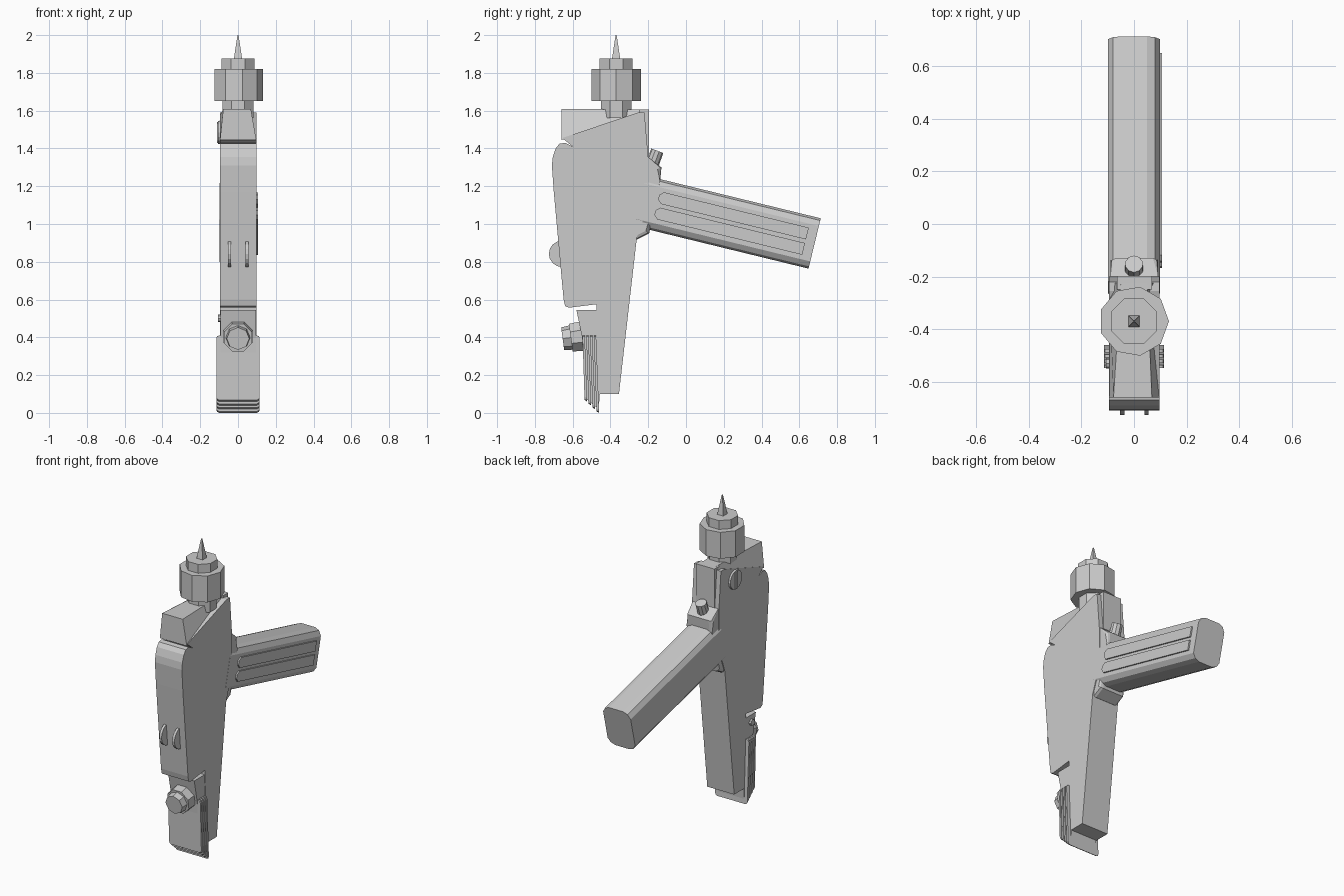
import bpy, bmesh, math
from mathutils import Vector, Matrix

if "Cube" in bpy.data.objects:
    bpy.data.objects.remove(bpy.data.objects["Cube"])


def finish(name, bm):
    bmesh.ops.recalc_face_normals(bm, faces=bm.faces)
    me = bpy.data.meshes.new(name)
    bm.to_mesh(me)
    bm.free()
    ob = bpy.data.objects.new(name, me)
    bpy.context.collection.objects.link(ob)
    return ob


def prism(name, pts, x0, x1, round_if=None, r=0.02, seg=2):
    """Extrude a (y, z) profile along x, optionally rounding chosen edges."""
    bm = bmesh.new()
    a = [bm.verts.new((x0, y, z)) for y, z in pts]
    b = [bm.verts.new((x1, y, z)) for y, z in pts]
    n = len(pts)
    bm.faces.new(a)
    bm.faces.new(b[::-1])
    for i in range(n):
        j = (i + 1) % n
        bm.faces.new((a[i], b[i], b[j], a[j]))
    if round_if:
        edges = [e for e in bm.edges
                 if abs(e.verts[0].co.x - e.verts[1].co.x) < 1e-4
                 and round_if((e.verts[0].co + e.verts[1].co) / 2)]
        bmesh.ops.bevel(bm, geom=edges, offset=r, segments=seg,
                        profile=0.5, affect='EDGES')
    return finish(name, bm)


def rod(name, p0, p1, r0, r1, n, turn=0.0):
    """Cylinder or cone frustum between two points."""
    p0, p1 = Vector(p0), Vector(p1)
    d = p1 - p0
    bm = bmesh.new()
    m = (Matrix.Translation((p0 + p1) / 2)
         @ d.to_track_quat('Z', 'Y').to_matrix().to_4x4()
         @ Matrix.Rotation(math.radians(turn), 4, 'Z'))
    bmesh.ops.create_cone(bm, cap_ends=True, segments=n, radius1=r0,
                          radius2=r1, depth=d.length, matrix=m)
    return finish(name, bm)


def loft(name, ring_a, ring_b):
    """Bridge two equal rings of 3D points into a closed solid."""
    bm = bmesh.new()
    a = [bm.verts.new(p) for p in ring_a]
    b = [bm.verts.new(p) for p in ring_b]
    bm.faces.new(a)
    bm.faces.new(b[::-1])
    for i in range(len(a)):
        j = (i + 1) % len(a)
        bm.faces.new((a[i], b[i], b[j], a[j]))
    return finish(name, bm)


# Main body
prism("body", [(-0.60, 1.41), (-0.64, 1.43), (-0.67, 1.425), (-0.69, 1.40),
               (-0.705, 1.355), (-0.71, 1.31), (-0.70, 1.17), (-0.648, 0.60),
               (-0.64, 0.565), (-0.62, 0.557), (-0.475, 0.575), (-0.475, 0.54),
               (-0.455, 0.10), (-0.355, 0.10), (-0.26, 0.93), (-0.20, 1.10),
               (-0.20, 1.355), (-0.22, 1.59), (-0.255, 1.59), (-0.655, 1.455)],
      -0.095, 0.097)

# Tapered top block and back plate
loft("top_block",
     [(-0.095, -0.66, 1.445), (0.097, -0.66, 1.445),
      (0.068, -0.66, 1.61), (-0.078, -0.66, 1.61)],
     [(-0.095, -0.225, 1.575), (0.097, -0.225, 1.575),
      (0.05, -0.225, 1.605), (-0.05, -0.225, 1.605)])
prism("back_plate", [(-0.25, 1.605), (-0.197, 1.605), (-0.197, 1.355),
                     (-0.25, 1.355)], -0.065, 0.068)

# Nozzle stack and spike
AX = -0.37
for name, z0, z1, r0, r1, n, turn in [
        ("nozzle_neck", 1.56, 1.66, 0.088, 0.088, 8, 22.5),
        ("nozzle_drum", 1.65, 1.82, 0.133, 0.133, 9, 90),
        ("nozzle_collar", 1.81, 1.877, 0.094, 0.094, 8, 22.5),
        ("nozzle_spike", 1.86, 2.0, 0.034, 0.004, 4, 45)]:
    rod(name, (0, AX, z0), (0, AX, z1), r0, r1, n, turn)

# Side dial with a raised bar
rod("side_dial", (-0.08, -0.36, 1.485), (-0.106, -0.36, 1.485), 0.065, 0.06, 16)
prism("dial_bar", [(-0.37, 1.43), (-0.35, 1.43), (-0.35, 1.54), (-0.37, 1.54)],
      -0.112, -0.10)

# Collar joining body and grip, with its push button
prism("grip_collar", [(-0.26, 1.40), (-0.20, 1.355), (-0.13, 1.30), (-0.137, 1.225),
                      (-0.195, 0.95), (-0.26, 0.917), (-0.30, 0.93), (-0.30, 1.38)],
      -0.09, 0.092, lambda c: c.y > -0.28, 0.02)
rod("button", (0, -0.185, 1.30), (0, -0.152, 1.388), 0.036, 0.034, 10)

# Grip: a rounded section swept along a sloping axis
U, N = Vector((0.9715, -0.237)), Vector((0.237, 0.9715))
END = Vector((0.681, 0.897))


def on_grip(s, v):
    p = END - U * s + N * v
    return p.x, p.y


right = [(0.05, -0.137), (0.08, -0.125), (0.098, -0.098),
         (0.098, 0.095), (0.08, 0.125), (0.05, 0.137)]
section = right + [(-x, v) for x, v in reversed(right)]
loft("grip", *[[(x, *on_grip(s, v)) for x, v in section] for s in (0.0, 0.95)])

# Two raised strips on the right of the grip
for label, v in (("upper", 0.042), ("lower", -0.042)):
    h = 0.032
    strip = [(0.05, v - h), (0.05, v + h), (0.84, v + h), (0.86, v + h - 0.02),
             (0.86, v - h + 0.02), (0.84, v - h)]
    prism("grip_strip_" + label, [on_grip(*p) for p in strip], 0.09, 0.107)

# Front fins
for side, x in (("left", -0.045), ("right", 0.047)):
    rod("front_fin_" + side, (x - 0.008, -0.656, 0.842), (x + 0.008, -0.656, 0.842),
        0.07, 0.07, 16)

# Foot core with stacked ribs
prism("foot", [(-0.58, 0.545), (-0.55, 0.40), (-0.53, 0.075), (-0.462, 0.02),
               (-0.455, 0.12), (-0.465, 0.545)], -0.092, 0.094)
for i in range(4):
    t, b, z = -0.548 + 0.02 * i, -0.537 + 0.021 * i, 0.068 - 0.02 * i
    prism(f"foot_rib_{i + 1}", [(t, 0.41), (t + 0.012, 0.41),
                                (b + 0.014, z - 0.008), (b, z)],
          -0.115, 0.115, lambda c: c.z > 0.4 or c.z < 0.1, 0.015)

# Front knob and side pin
rod("knob_flange", (0, -0.54, 0.408), (0, -0.61, 0.398), 0.085, 0.08, 8, 22.5)
rod("knob_head", (0, -0.60, 0.40), (0, -0.653, 0.393), 0.066, 0.06, 8)
rod("side_pin", (-0.08, -0.53, 0.50), (-0.106, -0.53, 0.50), 0.02, 0.02, 8)
